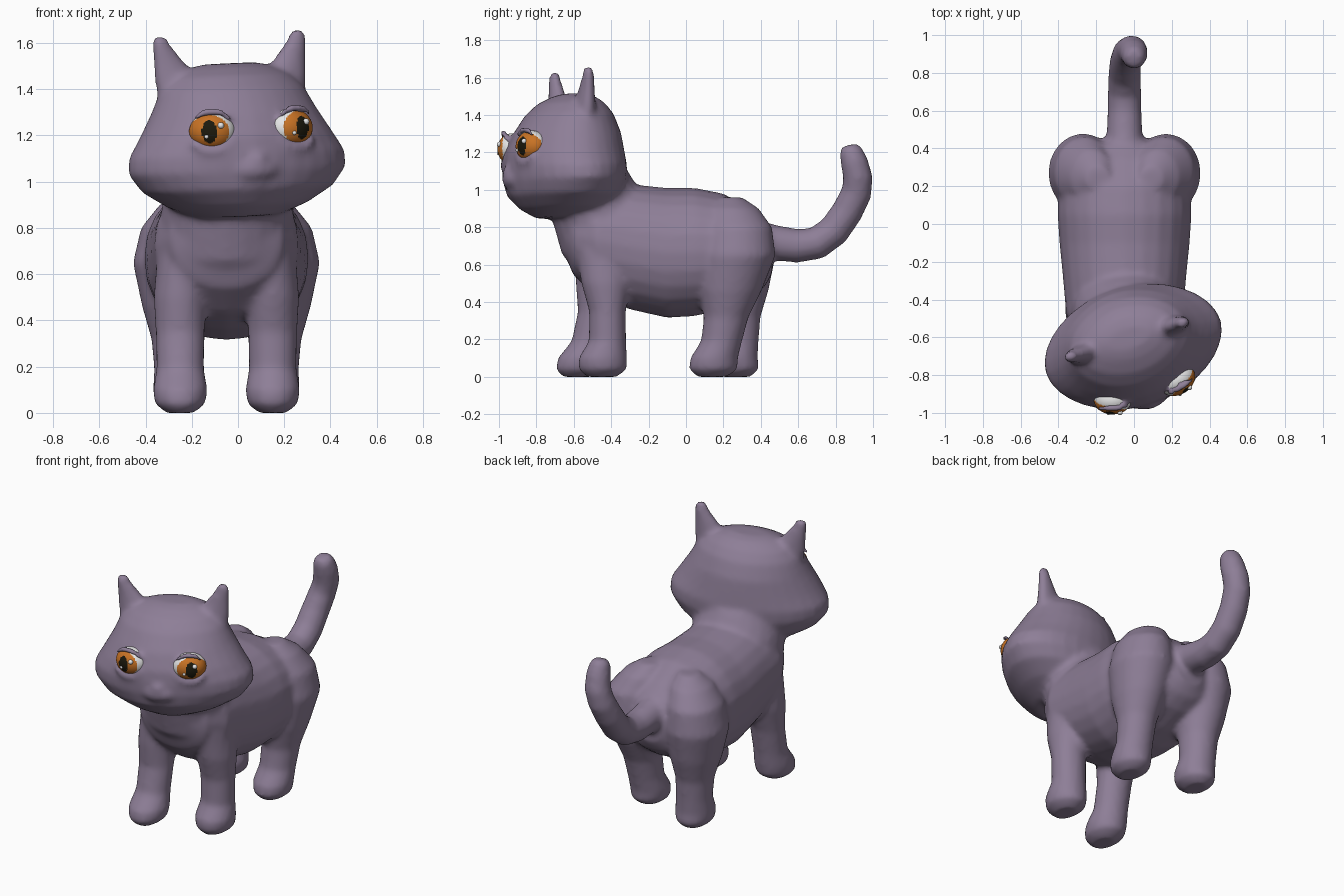
import bpy, bmesh, math
from mathutils import Vector, Matrix

if "Cube" in bpy.data.objects:
    bpy.data.objects.remove(bpy.data.objects["Cube"])

CX = -0.05                      # body centre line
X, Y, Z = Vector((1, 0, 0)), Vector((0, 1, 0)), Vector((0, 0, 1))


def material(name, rgb):
    m = bpy.data.materials.new(name)
    m.diffuse_color = (*rgb, 1)
    m.use_nodes = True
    m.node_tree.nodes["Principled BSDF"].inputs["Base Color"].default_value = m.diffuse_color
    return m


FUR = material("mauve grey fur", (0.27, 0.21, 0.31))
WHITE = material("eye white", (0.8, 0.8, 0.8))
AMBER = material("amber iris", (0.58, 0.17, 0.018))
DARK = material("dark pupil", (0.012, 0.01, 0.004))


def loft(bm, rings, u=X, v=None, mat=Matrix(), n=24, power=2.0):
    """Closed skin through rings (x, y, z, radius_u, radius_v)."""
    pts = [Vector(r[:3]) for r in rings]
    loops = []
    for i, r in enumerate(rings):
        tangent = pts[min(i + 1, len(pts) - 1)] - pts[max(i - 1, 0)]
        w = v if v is not None else tangent.cross(u).normalized()
        loop = []
        for k in range(n):
            a = 2 * math.pi * k / n
            c, s = math.cos(a), math.sin(a)
            c = math.copysign(abs(c) ** (2 / power), c)
            s = math.copysign(abs(s) ** (2 / power), s)
            loop.append(bm.verts.new(mat @ (pts[i] + u * c * r[3] + w * s * r[4])))
        loops.append(loop)
    faces = [bm.faces.new(loops[0]), bm.faces.new(loops[-1])]
    for a, b in zip(loops, loops[1:]):
        for k in range(n):
            j = (k + 1) % n
            faces.append(bm.faces.new((a[k], a[j], b[j], b[k])))
    bmesh.ops.recalc_face_normals(bm, faces=faces)


def blob(bm, centre, radii, mat=Matrix()):
    m = mat @ Matrix.Translation(centre) @ Matrix.Diagonal((*radii, 1))
    bmesh.ops.create_uvsphere(bm, u_segments=24, v_segments=16, radius=1, matrix=m)


def finish(bm, name, mats):
    me = bpy.data.meshes.new(name)
    bm.to_mesh(me)
    bm.free()
    for m in mats:
        me.materials.append(m)
    for p in me.polygons:
        p.use_smooth = True
    ob = bpy.data.objects.new(name, me)
    bpy.context.scene.collection.objects.link(ob)
    return ob


# Head is turned toward +x and tilted slightly
HEAD = (Matrix.Translation((-0.01, -0.65, 1.2)) @ Matrix.Rotation(math.radians(17), 4, 'Z')
        @ Matrix.Rotation(math.radians(-2.5), 4, 'Y') @ Matrix.Translation((0, 0, -1.2)))

bm = bmesh.new()

# Torso: y, half width, bottom, top
torso = [(-0.66, 0.14, 0.68, 0.90), (-0.60, 0.24, 0.54, 0.97), (-0.48, 0.31, 0.43, 1.03),
         (-0.30, 0.325, 0.36, 1.03), (-0.10, 0.345, 0.315, 1.01), (0.05, 0.355, 0.325, 1.01),
         (0.20, 0.35, 0.36, 0.98), (0.34, 0.28, 0.42, 0.90), (0.42, 0.20, 0.48, 0.83),
         (0.46, 0.10, 0.55, 0.77)]
loft(bm, [(CX, y, (b + t) / 2, w, (t - b) / 2) for y, w, b, t in torso], v=Z, power=2.15)

# Chest and neck
loft(bm, [(CX, -0.42, 0.52, 0.20, 0.14), (CX, -0.43, 0.66, 0.28, 0.235),
          (CX, -0.445, 0.82, 0.29, 0.265), (-0.04, -0.49, 0.95, 0.28, 0.27),
          (-0.02, -0.55, 1.10, 0.26, 0.24)], v=Y)

# Legs: z, side offset, y, rx, ry; paws of each pair are staggered
front_leg = [(0.0, 0.20, -0.45, 0.06, 0.08), (0.04, 0.20, -0.445, 0.11, 0.13),
             (0.10, 0.20, -0.445, 0.118, 0.13), (0.19, 0.20, -0.42, 0.103, 0.10),
             (0.35, 0.20, -0.42, 0.106, 0.098), (0.50, 0.20, -0.43, 0.115, 0.13),
             (0.68, 0.19, -0.44, 0.11, 0.15), (0.82, 0.16, -0.44, 0.08, 0.10)]
hind_leg = [(0.0, 0.20, 0.14, 0.06, 0.08), (0.04, 0.20, 0.145, 0.11, 0.13),
            (0.10, 0.20, 0.15, 0.118, 0.128), (0.19, 0.205, 0.19, 0.108, 0.11),
            (0.32, 0.21, 0.215, 0.115, 0.12), (0.46, 0.215, 0.235, 0.15, 0.17),
            (0.65, 0.22, 0.27, 0.185, 0.21), (0.80, 0.21, 0.27, 0.16, 0.19),
            (0.90, 0.17, 0.25, 0.12, 0.14), (0.96, 0.14, 0.24, 0.06, 0.06)]
for side in (-1, 1):
    for leg, stagger in ((front_leg, -0.13), (hind_leg, 0.125)):
        loft(bm, [(CX + side * o,
                   y + (stagger * max(0, 1 - z / 0.65) if side < 0 else 0), z, rx, ry)
                  for z, o, y, rx, ry in leg], v=Y)

# Tail
tail = [(CX, 0.36, 0.74, 0.10), (CX, 0.48, 0.715, 0.095), (CX, 0.60, 0.70, 0.09),
        (CX, 0.70, 0.715, 0.088), (CX, 0.79, 0.78, 0.086), (-0.045, 0.86, 0.88, 0.084),
        (-0.03, 0.91, 0.98, 0.082), (-0.01, 0.92, 1.06, 0.08), (0, 0.90, 1.15, 0.073),
        (0, 0.88, 1.21, 0.062), (0, 0.875, 1.24, 0.04)]
loft(bm, [(x, y, z, r, r) for x, y, z, r in tail])

# Skull with wide cheeks: z, rx, ry, y
skull = [(0.85, 0.18, 0.18, 0.02), (0.90, 0.31, 0.25, 0.01), (0.97, 0.425, 0.30, 0),
         (1.05, 0.485, 0.318, 0), (1.12, 0.48, 0.322, 0), (1.20, 0.43, 0.313, 0),
         (1.30, 0.37, 0.285, 0.015), (1.40, 0.32, 0.232, 0.03), (1.46, 0.265, 0.175, 0.04),
         (1.495, 0.19, 0.115, 0.05), (1.512, 0.12, 0.06, 0.05)]
loft(bm, [(0, y, z, rx, ry) for z, rx, ry, y in skull], v=Y, mat=HEAD, n=32, power=1.9)

# Muzzle, nose and chin
blob(bm, (0, -0.265, 1.055), (0.12, 0.08, 0.06), HEAD)
blob(bm, (0, -0.30, 1.095), (0.05, 0.045, 0.04), HEAD)
blob(bm, (0, -0.25, 0.995), (0.09, 0.06, 0.045), HEAD)

EYES = {}
for side, name in ((-1, "left"), (1, "right")):
    # Ears, flat and tapering to a blunt tip
    loft(bm, [(side * 0.20, 0.04, 1.34, 0.13, 0.07), (side * 0.235, 0.042, 1.44, 0.105, 0.055),
              (side * 0.275, 0.045, 1.53, 0.068, 0.04), (side * 0.305, 0.045, 1.60, 0.042, 0.03),
              (side * 0.315, 0.045, 1.645, 0.03, 0.024)], v=Y, mat=HEAD)
    # Eyelid ridges below and above each eye
    eye = (HEAD @ Matrix.Translation((side * 0.178, -0.238, 1.225))
           @ Matrix.Rotation(math.radians(15 * side), 4, 'Z'))
    EYES[name] = (side, eye)
    for start, end, r in ((205, 335, 0.024), (35, 145, 0.02)):
        arc = []
        for i in range(9):
            a = math.radians(start + (end - start) * i / 8)
            k = r * (0.5 + 0.5 * math.sin(math.pi * i / 8))
            arc.append((0.098 * math.cos(a), -0.042, 0.088 * math.sin(a), k, k))
        loft(bm, arc, u=Y, mat=eye, n=10)

# Fuse everything into one soft skin
cat = finish(bm, "cat_body", [FUR])
rm = cat.modifiers.new("fuse", 'REMESH')
rm.mode = 'VOXEL'
rm.voxel_size = 0.017
rm.use_smooth_shade = True
sm = cat.modifiers.new("soften", 'SMOOTH')
sm.factor = 0.5
sm.iterations = 6

# Eyeballs with iris and pupil, plus small glints
for name, (side, frame) in EYES.items():
    bm = bmesh.new()
    bmesh.ops.create_uvsphere(bm, u_segments=72, v_segments=48, radius=1)
    for f in bm.faces:
        c = f.calc_center_median()
        dx = c.x - 0.15 * side
        if c.y < 0 and (dx / 0.32) ** 2 + (c.z / 0.6) ** 2 < 1:
            f.material_index = 2
        elif c.y < 0 and dx * dx + c.z * c.z < 0.86 ** 2:
            f.material_index = 1
    shape = frame @ Matrix.Diagonal((0.1, 0.078, 0.084, 1))
    bm.transform(shape)
    finish(bm, name + "_eye", [WHITE, AMBER, DARK])
    bm = bmesh.new()
    for gx, gz, r in ((0.36, 0.3, 0.014), (-0.28, -0.25, 0.009)):
        p = shape @ Vector((gx, -math.sqrt(1 - gx * gx - gz * gz), gz))
        blob(bm, p, (r, r, r))
    finish(bm, name + "_eye_glints", [WHITE])
